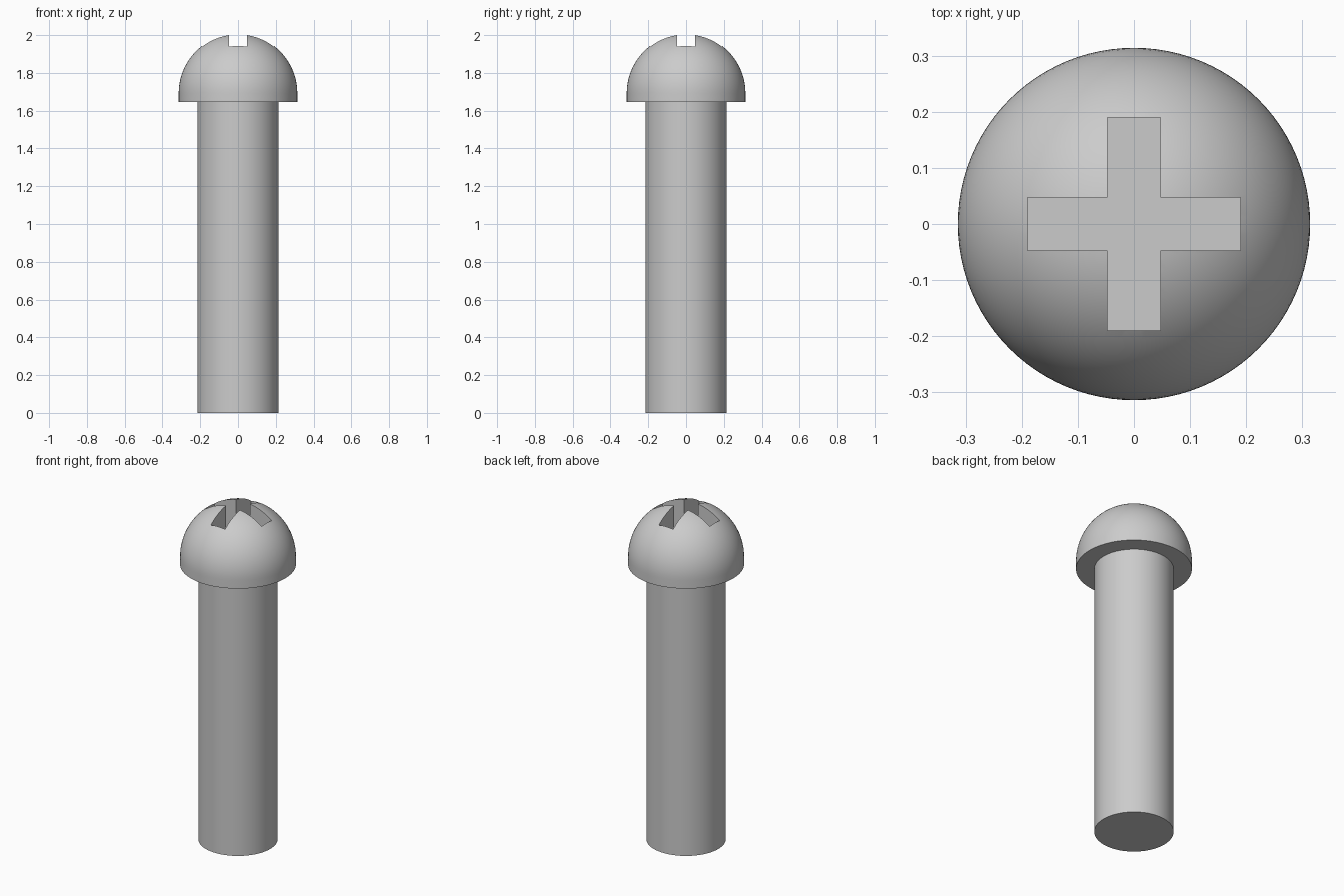
import bpy, bmesh, math

if "Cube" in bpy.data.objects:
    bpy.data.objects.remove(bpy.data.objects["Cube"], do_unlink=True)

steel = bpy.data.materials.new("steel_grey")
steel.use_nodes = True
grey = (0.6, 0.6, 0.6, 1)
steel.diffuse_color = grey
steel.node_tree.nodes["Principled BSDF"].inputs["Base Color"].default_value = grey

HEAD_R, HEAD_BASE, DOME_Z = 0.314, 1.645, 1.693
SHAFT_R, SLOT_LONG, SLOT_HALF, SLOT_FLOOR = 0.215, 0.19, 0.047, 1.82
SIDES = 96


def make_object(name, bm):
    bmesh.ops.recalc_face_normals(bm, faces=bm.faces)
    mesh = bpy.data.meshes.new(name)
    bm.to_mesh(mesh)
    bm.free()
    mesh.materials.append(steel)
    obj = bpy.data.objects.new(name, mesh)
    bpy.context.collection.objects.link(obj)
    return obj


def lathe(name, profile):
    """Spin an (r, z) profile around the z axis."""
    bm = bmesh.new()
    verts = [bm.verts.new((r, 0, z)) for r, z in profile]
    edges = [bm.edges.new(pair) for pair in zip(verts, verts[1:])]
    bmesh.ops.spin(bm, geom=verts + edges, axis=(0, 0, 1), cent=(0, 0, 0),
                   angle=math.tau, steps=SIDES)
    bmesh.ops.remove_doubles(bm, verts=bm.verts, dist=1e-5)
    return make_object(name, bm)


# Shaft: plain cylinder
shaft = lathe("shaft", [(0, 0), (SHAFT_R, 0), (SHAFT_R, HEAD_BASE), (0, HEAD_BASE)])

# Head: short straight rim under a half sphere
arc = [i * math.pi / 48 for i in range(24)]
dome = [(HEAD_R * math.cos(a), DOME_Z + HEAD_R * math.sin(a)) for a in arc]
head = lathe("head", [(0, HEAD_BASE), (HEAD_R, HEAD_BASE)] + dome + [(0, DOME_Z + HEAD_R)])

# Cutter: plus-shaped prism
bm = bmesh.new()
a, b = SLOT_HALF, SLOT_LONG
outline = []
for turn in range(4):
    c, s = round(math.cos(turn * math.pi / 2)), round(math.sin(turn * math.pi / 2))
    outline += [(x * c - y * s, x * s + y * c) for x, y in ((b, -a), (b, a), (a, a))]
face = bm.faces.new([bm.verts.new((x, y, SLOT_FLOOR)) for x, y in outline])
top = bmesh.ops.extrude_face_region(bm, geom=[face])
bmesh.ops.translate(bm, vec=(0, 0, 0.4),
                    verts=[v for v in top["geom"] if isinstance(v, bmesh.types.BMVert)])
cutter = make_object("slot_cutter", bm)
cutter.hide_render = True

# Cross slot cut into the head
bpy.context.view_layer.objects.active = head
cut = head.modifiers.new("cross_slot", "BOOLEAN")
cut.operation, cut.solver, cut.object = "DIFFERENCE", "EXACT", cutter
bpy.ops.object.modifier_apply(modifier=cut.name)
bpy.data.objects.remove(cutter, do_unlink=True)

# Smooth round surfaces, crisp rims and slot edges
for obj in bpy.context.selected_objects:
    obj.select_set(False)
for obj in (shaft, head):
    obj.select_set(True)
bpy.context.view_layer.objects.active = head
bpy.ops.object.shade_smooth_by_angle(angle=math.radians(30))
